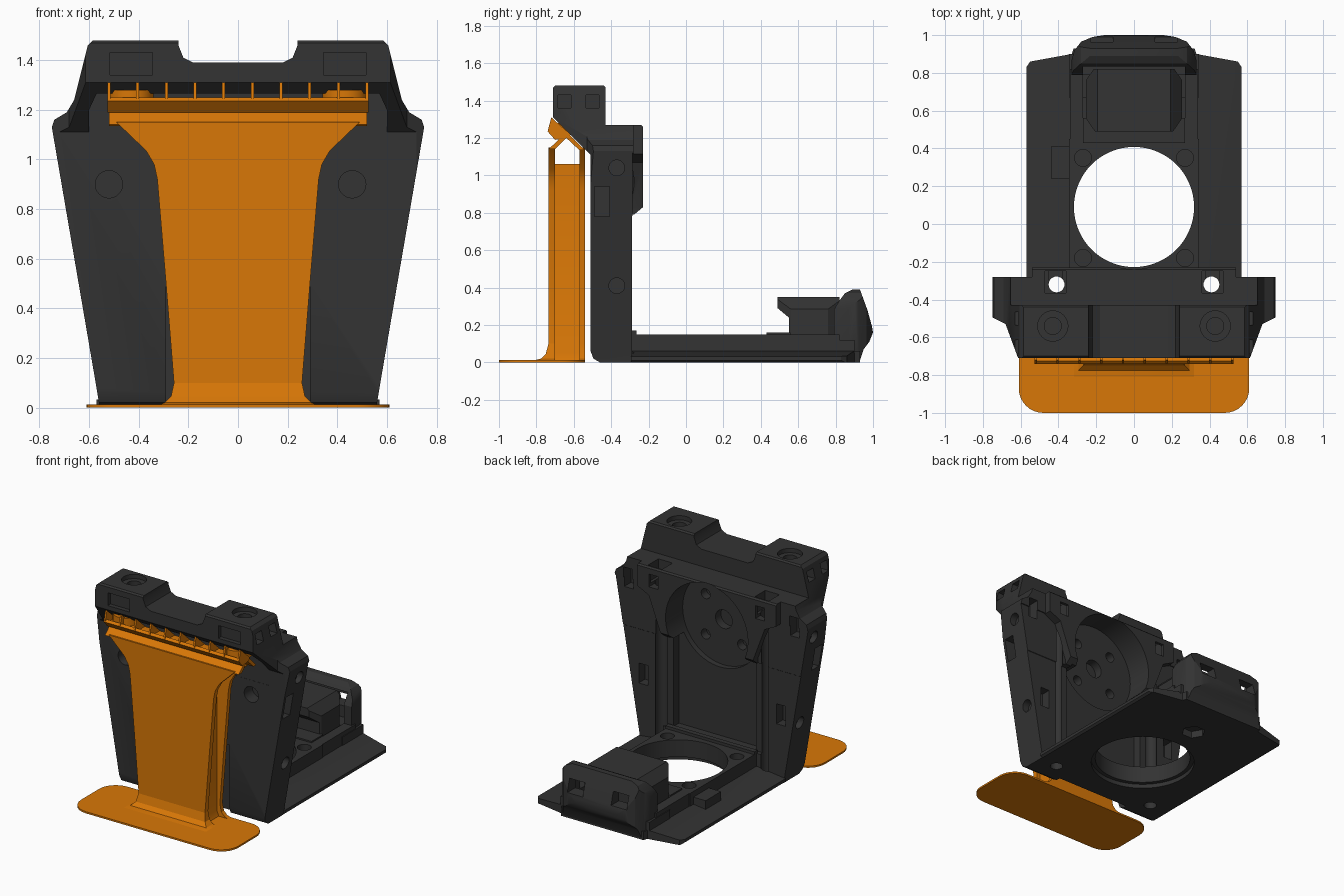
import bpy, bmesh, math
from mathutils import Vector

if "Cube" in bpy.data.objects:
    bpy.data.objects.remove(bpy.data.objects["Cube"], do_unlink=True)


def material(name, rgb):
    m = bpy.data.materials.new(name)
    m.use_nodes = True
    m.diffuse_color = (*rgb, 1)
    node = next(n for n in m.node_tree.nodes if n.type == "BSDF_PRINCIPLED")
    node.inputs["Base Color"].default_value = (*rgb, 1)
    node.inputs["Roughness"].default_value = 0.6
    return m


DARK = material("charcoal", (0.033, 0.033, 0.033))
ORANGE = material("orange", (0.69, 0.185, 0.002))


def place(axis, a, b, d):
    return Vector({"x": (d, a, b), "y": (a, d, b), "z": (a, b, d)}[axis])


def prism(name, pts, axis, lo, hi, mat=DARK):
    """Extrude a closed outline along one axis."""
    bm = bmesh.new()
    ends = [[bm.verts.new(place(axis, a, b, d)) for a, b in pts] for d in (lo, hi)]
    bm.faces.new(ends[0])
    bm.faces.new(ends[1])
    for i in range(len(pts)):
        j = (i + 1) % len(pts)
        bm.faces.new((ends[0][i], ends[0][j], ends[1][j], ends[1][i]))
    bmesh.ops.recalc_face_normals(bm, faces=bm.faces)
    me = bpy.data.meshes.new(name)
    bm.to_mesh(me)
    bm.free()
    me.materials.append(mat)
    ob = bpy.data.objects.new(name, me)
    bpy.context.collection.objects.link(ob)
    return ob


def box(name, x, y, z, mat=DARK):
    return prism(name, [(x[0], y[0]), (x[1], y[0]), (x[1], y[1]), (x[0], y[1])], "z", *z, mat)


def disc(name, a, b, r, axis, lo, hi, mat=DARK, n=32):
    ring = [(a + r * math.cos(2 * math.pi * i / n), b + r * math.sin(2 * math.pi * i / n))
            for i in range(n)]
    return prism(name, ring, axis, lo, hi, mat)


def sym(half):
    return half + [(-a, b) for a, b in reversed(half)]


def combine(target, tool, op="DIFFERENCE"):
    mod = target.modifiers.new("cut", "BOOLEAN")
    mod.operation, mod.object, mod.solver = op, tool, "EXACT"
    dg = bpy.context.evaluated_depsgraph_get()
    me = bpy.data.meshes.new_from_object(target.evaluated_get(dg))
    target.modifiers.clear()
    target.data = me
    bpy.data.objects.remove(tool, do_unlink=True)


def cut_box(target, *dims):
    combine(target, box("cutter", *dims))


def cut_disc(target, *dims, n=32):
    combine(target, disc("cutter", *dims, n=n))


# Upright body: side profile trimmed by front and plan outlines
body = prism("upright_body", [
    (-0.71, 1.47), (-0.70, 1.48), (-0.44, 1.48), (-0.43, 1.47), (-0.43, 1.27), (-0.24, 1.27),
    (-0.23, 1.26), (-0.23, 0.83), (-0.29, 0.78), (-0.29, 0), (-0.46, 0), (-0.495, 0.02),
    (-0.51, 0.06), (-0.51, 1.11), (-0.71, 1.31)], "x", -0.8, 0.8)
combine(body, prism("front_trim", sym([
    (0.55, -0.1), (0.56, 0.02), (0.57, 0.08), (0.75, 1.13), (0.74, 1.16), (0.69, 1.19),
    (0.66, 1.24), (0.605, 1.46), (0.585, 1.48), (0.58, 1.6), (0.245, 1.6), (0.24, 1.46),
    (0.22, 1.41), (0.18, 1.39)]), "y", -1, 0), "INTERSECT")
combine(body, prism("plan_trim", sym([
    (0.54, -0.1), (0.54, -0.28), (0.76, -0.28), (0.76, -0.49), (0.68, -0.53), (0.61, -0.72)]),
    "z", -0.1, 1.6), "INTERSECT")

# Slot in the head underside that takes the tray
combine(body, prism("tray_slot", sym([(0.60, 1.0), (0.60, 1.2), (0.57, 1.265)]),
                    "y", -0.9, -0.509))

# Stepped rear pocket, round motor seat and its screw holes
cut_box(body, (-0.42, 0.42), (-0.32, 0), (0.15, 0.79))
cut_box(body, (-0.32, 0.32), (-0.38, 0), (0.15, 0.80))
cut_disc(body, 0, 0.95, 0.32, "y", -0.42, 0, n=64)
cut_disc(body, 0, 0.95, 0.065, "y", -0.48, -0.4)
for k in range(4):
    t = math.pi * (k / 2 + 0.25)
    cut_disc(body, 0.2 * math.cos(t), 0.95 + 0.2 * math.sin(t), 0.035, "y", -0.48, -0.4, n=20)

# Hollow behind the strut foot
cut_box(body, (-0.29, 0.29), (-0.6, -0.43), (-0.1, 0.5))

# Screw bores, nut traps and windows on both sides
for s in (-1, 1):
    def span(a, b):
        return tuple(sorted((s * a, s * b)))
    combine(body, prism("seat_taper", [
        (s * 0.36, 0.7), (s * 0.36, 0.83), (s * 0.45, 1.07), (s * 0.55, 1.12), (s * 0.9, 1.12),
        (s * 0.9, 0.7)], "y", -0.287, 0))
    cut_disc(body, s * 0.41, -0.32, 0.042, "z", -0.1, 1.5, n=24)
    cut_box(body, span(0.36, 0.47), (-0.365, -0.25), (1.15, 1.3))
    cut_box(body, span(0.38, 0.45), (-0.3, 0), (1.13, 1.22))
    cut_disc(body, s * 0.49 - 0.03, 0.9, 0.055, "y", -0.6, -0.42)
    for x, z in ((0.535, 0.47), (0.645, 1.12)):
        cut_box(body, span(x - 0.035, x + 0.035), (-0.36, -0.2), (z - 0.07, z + 0.07))
    for z, x in ((0.41, 0.58), (1.04, 0.69)):
        cut_disc(body, -0.37, z, 0.042, "x", *span(x, 0.9), n=24)
    cut_box(body, span(0.62, 0.9), (-0.49, -0.41), (0.78, 0.94))
    cut_disc(body, s * 0.43, -0.54, 0.08, "z", 1.45, 1.6)
    cut_disc(body, s * 0.43, -0.54, 0.045, "z", 1.37, 1.6, n=24)
    cut_box(body, span(0.345, 0.515), (-0.8, -0.68), (1.34, 1.43))
    for y in (-0.65, -0.5):
        cut_box(body, span(0.56, 0.9), (y - 0.035, y + 0.035), (1.36, 1.43))

# Base tray: thin flange plus raised middle
base = prism("base_flange", sym([
    (0.57, -0.295), (0.57, 0.83), (0.55, 0.86), (0.33, 0.90), (0.32, 0.93)]), "z", 0, 0.2)
combine(base, prism("flange_slope", sym([
    (0.555, -0.01), (0.555, 0), (0.575, 0.015), (0.575, 0.032), (0.345, 0.06)]),
    "y", -0.5, 1.1), "INTERSECT")
deck = box("base_deck", (-0.345, 0.345), (-0.295, 0.45), (0.04, 0.15))
for s in (-1, 1):
    for y in (0.35, -0.18):
        cut_disc(deck, s * 0.27, y, 0.045, "z", 0.09, 0.3, n=24)
    cut_disc(base, s * 0.41, -0.32, 0.042, "z", -0.1, 0.3, n=24)
    rail = tuple(sorted((s * 0.27, s * 0.34)))
    box("base_rail" + ("_left" if s > 0 else "_right"), rail, (0.44, 0.82), (0.04, 0.15))
for part in (base, deck):
    cut_disc(part, 0, 0.09, 0.318, "z", -0.1, 0.3, n=72)
cut_disc(base, 0, 0.09, 0.345, "z", -0.1, 0.03, n=72)
cut_disc(base, 0, 0.62, 0.08, "z", -0.1, 0.05, n=6)
box("deck_step", (-0.27, 0.27), (0.43, 0.56), (0.05, 0.16))
box("deck_lip", (-0.345, 0.345), (-0.30, -0.265), (0.03, 0.17))
box("flange_pad", (-0.44, -0.32), (0.24, 0.41), (0.03, 0.11))
box("cover_foot", (-0.345, 0.345), (0.67, 0.90), (0.05, 0.12))

# Rear block with chamfered plan and shoulders
block = prism("rear_block", [
    (0.49, 0.35), (0.82, 0.35), (0.82, 0.05), (0.55, 0.05), (0.55, 0.24), (0.49, 0.29)],
    "x", -0.3, 0.3)
combine(block, prism("block_trim", sym([
    (0.20, 0.48), (0.255, 0.56), (0.255, 0.76), (0.20, 0.84)]), "z", 0, 0.5), "INTERSECT")
combine(block, prism("block_shoulder", sym([
    (0.26, 0), (0.26, 0.28), (0.185, 0.36)]), "y", 0.4, 0.9), "INTERSECT")

# Rounded rear cover, hollow toward the front, with two windows
cover = prism("rear_cover", [
    (0.79, 0.07), (0.79, 0.28), (0.82, 0.33), (0.85, 0.37), (0.89, 0.39), (0.93, 0.39),
    (0.97, 0.28), (0.995, 0.19), (1.0, 0.16), (0.98, 0.11), (0.95, 0.07), (0.93, 0.01),
    (0.89, 0.01), (0.89, 0.07)], "x", -0.4, 0.4)
combine(cover, prism("cover_plan", sym([
    (0.33, 0.7), (0.33, 0.87), (0.315, 0.92), (0.28, 0.965), (0.22, 0.99), (0.15, 1.001)]),
    "z", -0.1, 0.5), "INTERSECT")
combine(cover, prism("cover_front", sym([
    (0.34, -0.1), (0.34, 0.25), (0.32, 0.32), (0.28, 0.37), (0.22, 0.395)]),
    "y", 0.5, 1.1), "INTERSECT")
cut_box(cover, (-0.27, 0.27), (0.7, 0.90), (0.13, 0.35))
for s in (-1, 1):
    cut_box(cover, (s * 0.17 - 0.06, s * 0.17 + 0.06), (0.86, 1.1), (0.21, 0.30))

# Orange foot with rounded corners
corners = []
for cx, cy, start in ((0.48, -0.67, 0), (-0.48, -0.67, 1), (-0.48, -0.87, 2), (0.48, -0.87, 3)):
    for k in range(9):
        t = math.pi / 2 * (start + k / 8)
        corners.append((cx + 0.13 * math.cos(t), cy + 0.13 * math.sin(t)))
prism("foot", corners, "z", 0, 0.012, ORANGE)

# Orange strut: two flared walls around a narrower core, with a foot fillet
flare = sym([(0.33, 0.008), (0.295, 0.02), (0.27, 0.045), (0.258, 0.10), (0.29, 0.5),
             (0.325, 0.92), (0.338, 0.98), (0.37, 1.035), (0.49, 1.15)])
fillet = prism("foot_fillet", [
    (-0.81, 0.012), (-0.775, 0.02), (-0.75, 0.045), (-0.735, 0.10), (-0.70, 0.10),
    (-0.70, 0.009)], "x", -0.4, 0.4, ORANGE)
combine(fillet, prism("fillet_trim", flare, "y", -0.9, -0.6), "INTERSECT")
prism("strut_front_wall", flare, "y", -0.735, -0.70, ORANGE)
prism("strut_back_wall", flare, "y", -0.57, -0.54, ORANGE)
prism("strut_core", sym([(0.25, 0.01), (0.235, 0.05), (0.235, 1.06)]), "y", -0.71, -0.56, ORANGE)

# Ribbed tray under the head
prism("tray_plate", [
    (-0.735, 1.14), (-0.665, 1.205), (-0.70, 1.19), (-0.74, 1.235), (-0.725, 1.25),
    (-0.695, 1.225), (-0.63, 1.225), (-0.54, 1.135), (-0.57, 1.135), (-0.64, 1.20),
    (-0.70, 1.14)], "x", -0.52, 0.52, ORANGE)
for i in range(10):
    x = -0.52 + i * 0.1155
    prism("tray_rib_%d" % (i + 1), [(-0.74, 1.235), (-0.72, 1.31), (-0.62, 1.22), (-0.63, 1.2),
                                    (-0.70, 1.19)], "x", x - 0.006, x + 0.006, ORANGE)
for s in (-1, 1):
    disc("tray_boss" + ("_left" if s > 0 else "_right"), s * 0.43, -0.62, 0.09, "z",
         1.215, 1.28, ORANGE)

# Smooth shading with sharp edges kept
bpy.ops.object.select_all(action="DESELECT")
for ob in bpy.context.collection.objects:
    if ob.type == "MESH":
        ob.select_set(True)
        bpy.context.view_layer.objects.active = ob
bpy.ops.object.shade_smooth_by_angle(angle=math.radians(25))
